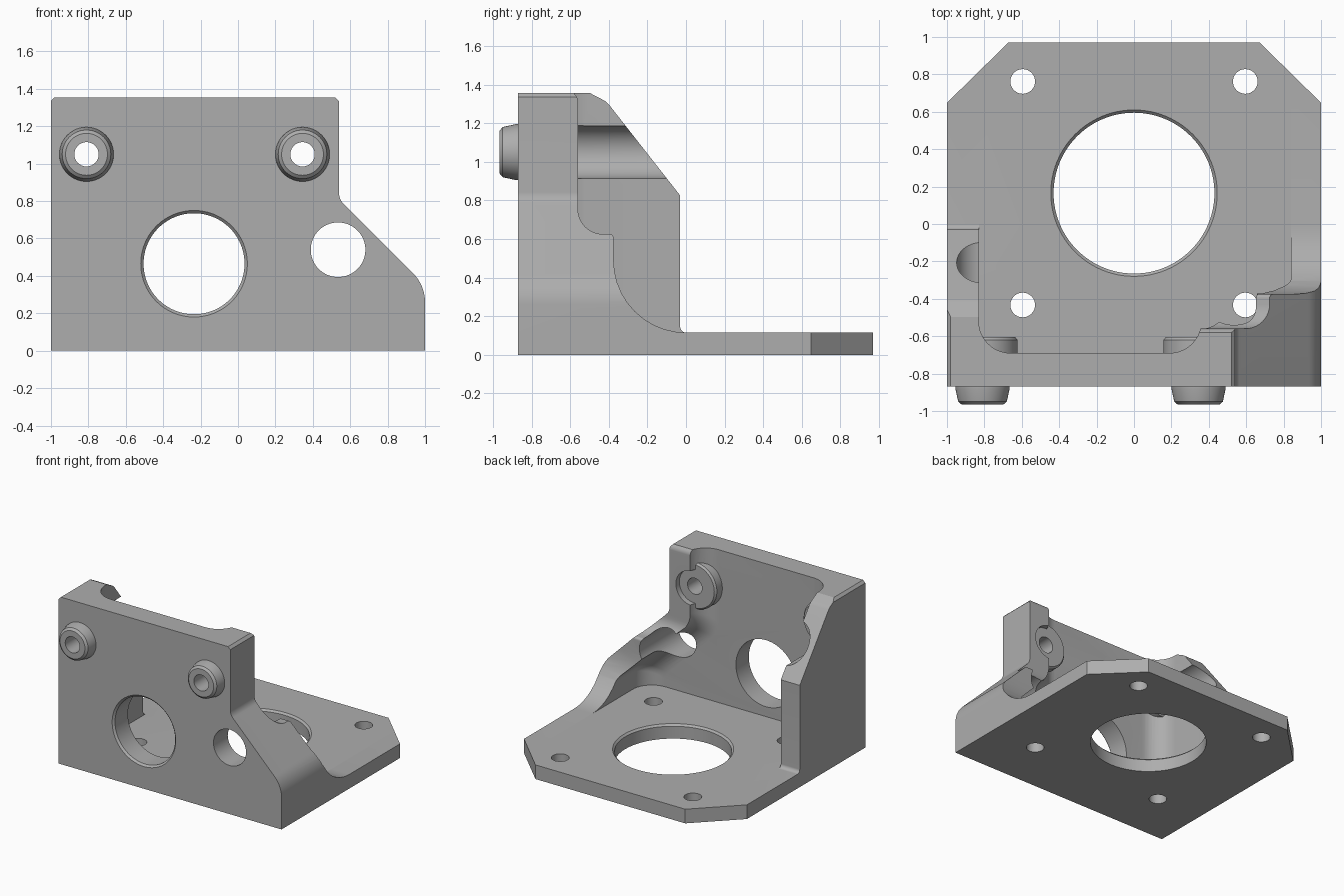
import bpy, bmesh, math
from mathutils import Vector

if "Cube" in bpy.data.objects:
    bpy.data.objects.remove(bpy.data.objects["Cube"])

metal = bpy.data.materials.new("machined grey")
metal.use_nodes = True
GREY = (0.42, 0.42, 0.42, 1)
metal.diffuse_color = GREY
metal.node_tree.nodes["Principled BSDF"].inputs["Base Color"].default_value = GREY

FLOOR, FRONT, INNER, BACK = 0.115, -0.87, -0.69, 0.97
TOP, OVER = 1.355, 1.6


def loft(name, rings):
    """Closed solid through rings with equal point counts."""
    bm = bmesh.new()
    loops = [[bm.verts.new(p) for p in ring] for ring in rings]
    n = len(loops[0])
    for a, b in zip(loops, loops[1:]):
        for i in range(n):
            j = (i + 1) % n
            bm.faces.new((a[i], a[j], b[j], b[i]))
    bm.faces.new(loops[0][::-1])
    bm.faces.new(loops[-1])
    bmesh.ops.recalc_face_normals(bm, faces=bm.faces)
    mesh = bpy.data.meshes.new(name)
    bm.to_mesh(mesh)
    bm.free()
    mesh.materials.append(metal)
    obj = bpy.data.objects.new(name, mesh)
    bpy.context.collection.objects.link(obj)
    return obj


def rounded(points, steps=10):
    """Profile of (u, v, radius) points with arcs at the rounded corners."""
    out = []
    for i, (u, v, r) in enumerate(points):
        p = Vector((u, v))
        if not r:
            out.append(p)
            continue
        a = (Vector(points[i - 1][:2]) - p).normalized()
        b = (Vector(points[(i + 1) % len(points)][:2]) - p).normalized()
        half = a.angle(b) / 2
        centre = p + (a + b).normalized() * (r / math.sin(half))
        start = p + a * (r / math.tan(half)) - centre
        end = p + b * (r / math.tan(half)) - centre
        sweep = math.pi - 2 * half
        for k in range(steps + 1):
            t = k / steps
            out.append(centre + (start * math.sin((1 - t) * sweep)
                                 + end * math.sin(t * sweep)) / math.sin(sweep))
    return out


def prism(name, points, axis, lo, hi):
    place = {"x": lambda p, d: (d, p[0], p[1]),
             "y": lambda p, d: (p[0], d, p[1]),
             "z": lambda p, d: (p[0], p[1], d)}[axis]
    profile = rounded(points)
    return loft(name, [[place(p, d) for p in profile] for d in (lo, hi)])


def turned(name, centre, axis, stations, sides=64):
    """Round solid along y or z from (distance, radius) stations."""
    rings = []
    for d, r in stations:
        ring = []
        for i in range(sides):
            a = math.tau * i / sides
            u, v = centre[0] + r * math.cos(a), centre[1] + r * math.sin(a)
            ring.append((u, d, v) if axis == "y" else (u, v, d))
        rings.append(ring)
    return loft(name, rings)


def combine(tool, operation="DIFFERENCE"):
    """Apply a boolean to the bracket and discard the tool."""
    mod = bracket.modifiers.new("cut", "BOOLEAN")
    mod.operation, mod.object, mod.solver = operation, tool, "EXACT"
    graph = bpy.context.evaluated_depsgraph_get()
    mesh = bpy.data.meshes.new_from_object(bracket.evaluated_get(graph))
    bracket.modifiers.clear()
    bracket.data = mesh
    bpy.data.objects.remove(tool)


# Solid body with the stepped front outline
bracket = prism("bracket", [
    (-1, 0, 0), (1, 0, 0), (1, 0.35, 0.22), (0.54, 0.81, 0.08),
    (0.54, TOP - 0.02, 0), (0.52, TOP, 0), (-0.98, TOP, 0), (-1, TOP - 0.02, 0),
], "y", FRONT, BACK)


# Cavity following the outline, with a fillet against the front wall
def cavity_ring(y, d):
    drop = d * (math.sqrt(2) - 1)
    pts = [(-0.83 + d, FLOOR, 0), (0.84 - d, FLOOR, 0),
           (0.84 - d, 0.28 - drop, 0.08), (0.36 - d, 0.76 - drop, 0.2),
           (0.36 - d, OVER, 0), (-0.83 + d, OVER, 0)]
    return [(p[0], y, p[1]) for p in rounded(pts)]


R = 0.17
angles = [math.pi / 2 * k / 10 for k in range(11)]
rings = [cavity_ring(INNER + R * (1 - math.cos(a)), R * (1 - math.sin(a)))
         for a in angles]
combine(loft("cavity", rings + [cavity_ring(1.2, 0)]))

# Bosses behind and in front of the front wall
SCREWS = [(-0.81, 1.05), (0.345, 1.05)]
for c in SCREWS:
    combine(turned("rear_boss", c, "y",
                   [(-0.78, 0.188), (-0.62, 0.188), (-0.605, 0.175)]), "UNION")
    combine(turned("front_boss", c, "y",
                   [(-0.8, 0.146), (-0.88, 0.145), (-0.95, 0.13), (-0.965, 0.112)]), "UNION")

# Side wall profiles
combine(prism("left_wall_cut", [
    (-0.635, 1.42, 0), (-0.56, 1.33, 0.05), (-0.56, 0.625, 0.13), (-0.375, 0.625, 0.02),
    (-0.375, FLOOR, 0.375), (1.2, FLOOR, 0), (1.2, OVER, 0), (-0.635, OVER, 0),
], "x", -0.3, 1.2))
combine(prism("right_wall_cut", [
    (-0.62, 1.42, 0), (-0.41, 1.31, 0.1), (-0.03, 0.825, 0), (-0.03, FLOOR, 0.03),
    (1.2, FLOOR, 0), (1.2, OVER, 0), (-0.62, OVER, 0),
], "x", -1.2, -0.3))

# Clipped rear corners of the base
for s in (-1, 1):
    combine(prism("corner_cut", [(s * 0.57, 1.07, 0), (s * 1.1, 0.55, 0), (s * 1.1, 1.07, 0)],
                  "z", -0.1, 0.3))

# Screw holes with driver clearance through the side walls
for c in SCREWS:
    combine(turned("screw_hole", c, "y", [(-1.1, 0.065), (-0.5, 0.065)]))
    combine(turned("driver_clearance", c, "y", [(-0.605, 0.138), (0.3, 0.138)]))

# Openings in the front wall
combine(turned("access_hole", (0.535, 0.54), "y", [(-1.1, 0.146), (0.3, 0.146)]))
combine(turned("front_opening", (-0.235, 0.465), "y",
               [(-0.9, 0.285), (FRONT, 0.285), (FRONT + 0.015, 0.27), (-0.5, 0.27)], 96))

# Openings in the base
combine(turned("base_opening", (0, 0.165), "z",
               [(-0.1, 0.43), (FLOOR - 0.015, 0.43), (FLOOR, 0.445), (0.2, 0.445)], 96))
for x in (-0.595, 0.595):
    for y in (-0.433, 0.762):
        combine(turned("mount_hole", (x, y), "z", [(-0.1, 0.066), (0.3, 0.066)], 32))

# Smooth the curved faces, keep machined edges sharp
bpy.ops.object.select_all(action="DESELECT")
bracket.select_set(True)
bpy.context.view_layer.objects.active = bracket
bpy.ops.object.shade_smooth_by_angle(angle=math.radians(25))
